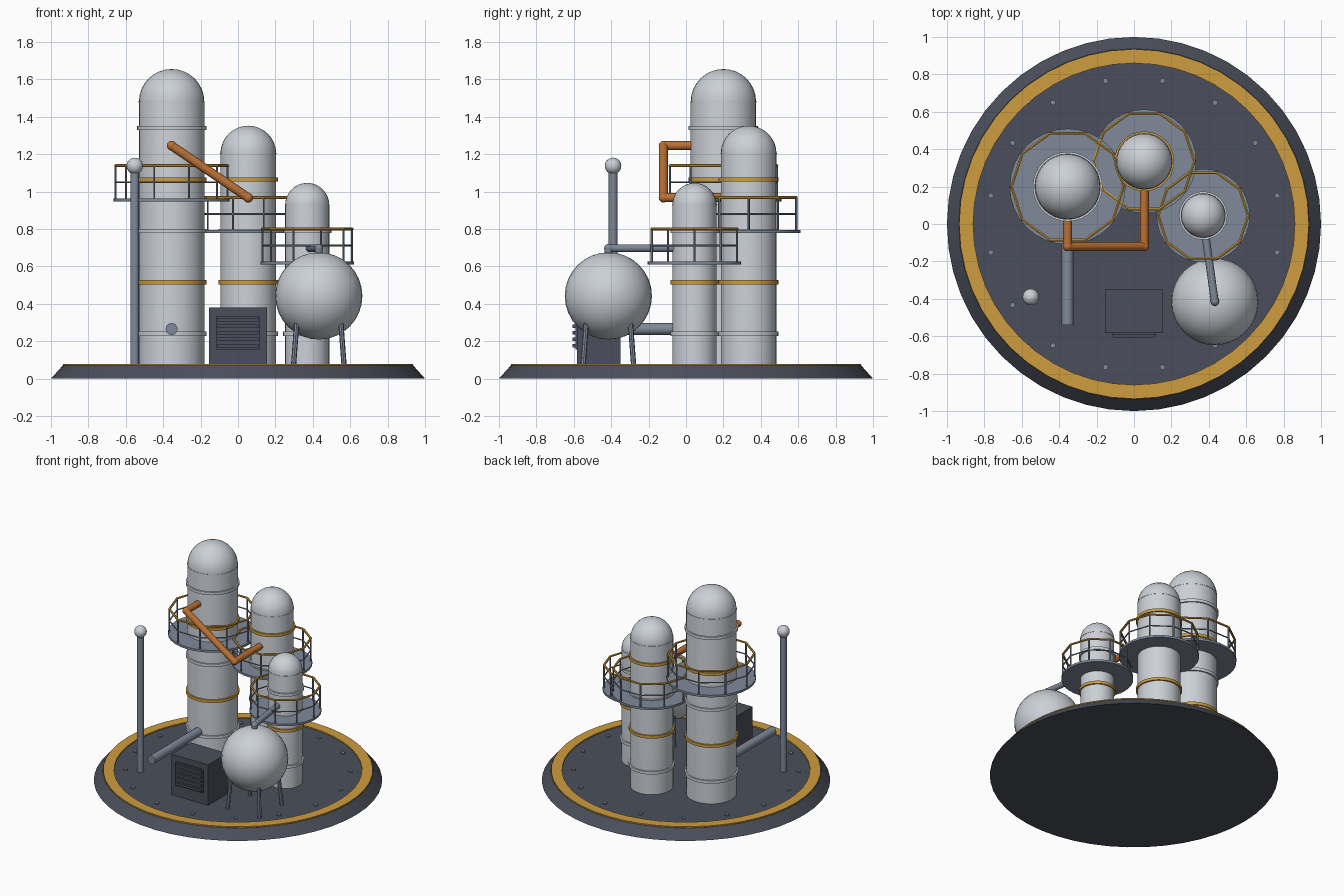
import bpy, bmesh, math
from mathutils import Vector

if "Cube" in bpy.data.objects:
    bpy.data.objects.remove(bpy.data.objects["Cube"])

DECK = 0.07


def material(name, rgb):
    m = bpy.data.materials.new(name)
    m.diffuse_color = (*rgb, 1)
    m.use_nodes = True
    m.node_tree.nodes["Principled BSDF"].inputs["Base Color"].default_value = m.diffuse_color
    return m


light = material("pale_metal", (0.60, 0.635, 0.68))
dark = material("dark_slate", (0.07, 0.078, 0.103))
steel = material("steel_grey", (0.215, 0.254, 0.325))
yellow = material("safety_yellow", (0.62, 0.34, 0.05))
copper = material("copper_orange", (0.50, 0.165, 0.035))


def finish(bm, name, mat, smooth=True):
    bmesh.ops.recalc_face_normals(bm, faces=bm.faces)
    me = bpy.data.meshes.new(name)
    bm.to_mesh(me)
    bm.free()
    ob = bpy.data.objects.new(name, me)
    bpy.context.collection.objects.link(ob)
    me.materials.append(mat)
    if smooth:
        bpy.ops.object.select_all(action='DESELECT')
        bpy.context.view_layer.objects.active = ob
        ob.select_set(True)
        bpy.ops.object.shade_smooth_by_angle(angle=math.radians(35))
    return ob


def lathe(name, profile, centre, mat, n=32, closed=False):
    """Revolve (radius, z) points around a vertical axis."""
    bm = bmesh.new()
    pts = [bm.verts.new((centre[0] + r, centre[1], z)) for r, z in profile]
    for a, b in zip(pts, pts[1:]):
        bm.edges.new((a, b))
    if closed:
        bm.edges.new((pts[-1], pts[0]))
    bmesh.ops.spin(bm, geom=bm.verts[:] + bm.edges[:], cent=(*centre, 0), axis=(0, 0, 1),
                   angle=math.tau, steps=n, use_duplicate=False)
    bmesh.ops.remove_doubles(bm, verts=bm.verts, dist=1e-5)
    return finish(bm, name, mat)


def ring(name, centre, r0, r1, z0, z1, mat, n=32):
    return lathe(name, [(r0, z0), (r1, z0), (r1, z1), (r0, z1)], centre, mat, n, True)


def add_rod(bm, a, b, r, n=8):
    a, b = Vector(a), Vector(b)
    d = b - a
    new = bmesh.ops.create_cone(bm, cap_ends=True, segments=n, radius1=r, radius2=r,
                                depth=d.length)["verts"]
    q = d.to_track_quat('Z', 'Y')
    for v in new:
        v.co = q @ v.co + (a + b) / 2


def add_ball(bm, c, r, u=16, v=10):
    for w in bmesh.ops.create_uvsphere(bm, u_segments=u, v_segments=v, radius=r)["verts"]:
        w.co += Vector(c)


def pipe(name, path, r, mat, n=16):
    """Straight pipe runs with ball elbows."""
    bm = bmesh.new()
    for a, b in zip(path, path[1:]):
        add_rod(bm, a, b, r, n)
    for p in path[1:-1]:
        add_ball(bm, p, r * 1.08)
    return finish(bm, name, mat)


def ball(name, c, r, mat, u=24, v=16):
    bm = bmesh.new()
    add_ball(bm, c, r, u, v)
    return finish(bm, name, mat)


def box(name, lo, hi, mat):
    lo, hi = Vector(lo), Vector(hi)
    bm = bmesh.new()
    for v in bmesh.ops.create_cube(bm, size=1)["verts"]:
        v.co = Vector(c * s for c, s in zip(v.co, hi - lo)) + (lo + hi) / 2
    return finish(bm, name, mat, False)


def loop_points(c, r, z, n=10):
    return [(c[0] + r * math.cos(i * math.tau / n), c[1] + r * math.sin(i * math.tau / n), z)
            for i in range(n)]


def rail(name, pts, r, mat):
    bm = bmesh.new()
    for a, b in zip(pts, pts[1:] + pts[:1]):
        add_rod(bm, a, b, r, 6)
    for p in pts:
        add_ball(bm, p, r, 6, 4)
    return finish(bm, name, mat)


def tower(name, c, r, shoulder, bands, plat_z, plat_r):
    # shell with domed head
    dome = [(r * math.cos(i * math.pi / 16), shoulder + r * math.sin(i * math.pi / 16))
            for i in range(8)]
    lathe(name + "_shell", [(0, DECK), (r, DECK)] + dome + [(0, shoulder + r)], c, light)
    ring(name + "_dome_seam", c, r - 0.01, r + 0.002, shoulder - 0.003, shoulder + 0.003, light)
    # flange bands, alternating grey and yellow
    for i in range(bands):
        z = 0.24 + 0.275 * i
        ring(f"{name}_band_{i}", c, r - 0.01, r + 0.011, z - 0.011, z + 0.011,
             yellow if i % 2 else light)
    # walkway with railing
    ring(name + "_platform", c, r - 0.01, plat_r, plat_z, plat_z + 0.016, steel)
    rr = plat_r - 0.01
    rail(name + "_top_rail", loop_points(c, rr, plat_z + 0.19), 0.008, yellow)
    rail(name + "_mid_rail", loop_points(c, rr, plat_z + 0.102), 0.005, steel)
    bm = bmesh.new()
    for x, y, z in loop_points(c, rr, plat_z):
        add_rod(bm, (x, y, z), (x, y, z + 0.19), 0.006, 6)
    finish(bm, name + "_rail_posts", steel)


# round base with painted border and bolts
lathe("base", [(0, 0), (1, 0), (0.937, DECK), (0, DECK)], (0, 0), dark, 48)
ring("base_border", (0, 0), 0.86, 0.935, DECK - 0.005, DECK + 0.009, yellow, 48)
bm = bmesh.new()
for i in range(16):
    a = (i + 0.5) * math.tau / 16
    x, y = 0.78 * math.cos(a), 0.78 * math.sin(a)
    add_rod(bm, (x, y, DECK - 0.005), (x, y, DECK + 0.009), 0.015, 8)
finish(bm, "deck_bolts", steel)

# three towers
tower("tall_tower", (-0.355, 0.2), 0.175, 1.48, 5, 0.948, 0.31)
tower("middle_tower", (0.055, 0.335), 0.149, 1.203, 4, 0.778, 0.278)
tower("short_tower", (0.37, 0.045), 0.118, 0.928, 3, 0.61, 0.25)

# storage sphere on splayed legs
sx, sy, sz = 0.432, -0.415, 0.442
ball("storage_sphere", (sx, sy, sz), 0.233, light, 32, 16)
bm = bmesh.new()
for i in (-1, 1):
    for j in (-1, 1):
        add_rod(bm, (sx + 0.135 * i, sy + 0.135 * j, DECK),
                (sx + 0.115 * i, sy + 0.115 * j, 0.34), 0.014, 8)
finish(bm, "sphere_legs", steel)

# pipes
pipe("sphere_pipe", [(sx, sy, 0.64), (sx, sy, 0.697), (0.382, -0.06, 0.697)], 0.021, steel)
pipe("transfer_pipe", [(-0.355, 0.04, 1.245), (-0.355, -0.12, 1.245),
                       (0.055, -0.12, 0.967), (0.055, 0.2, 0.967)], 0.024, copper)
pipe("outlet_pipe", [(-0.355, 0.05, 0.265), (-0.355, -0.54, 0.265)], 0.032, steel)

# beacon mast
pipe("mast", [(-0.552, -0.39, DECK), (-0.552, -0.39, 1.11)], 0.024, steel)
ball("mast_lamp", (-0.552, -0.39, 1.137), 0.044, light, 16, 12)

# control cabinet with louvred vent
box("cabinet", (-0.155, -0.583, DECK), (0.155, -0.35, 0.38), dark)
box("vent_panel", (-0.117, -0.592, 0.155), (0.117, -0.57, 0.335), dark)
for i in range(5):
    z = 0.175 + 0.035 * i
    box(f"vent_slat_{i}", (-0.11, -0.607, z - 0.009), (0.11, -0.58, z + 0.009), dark)
